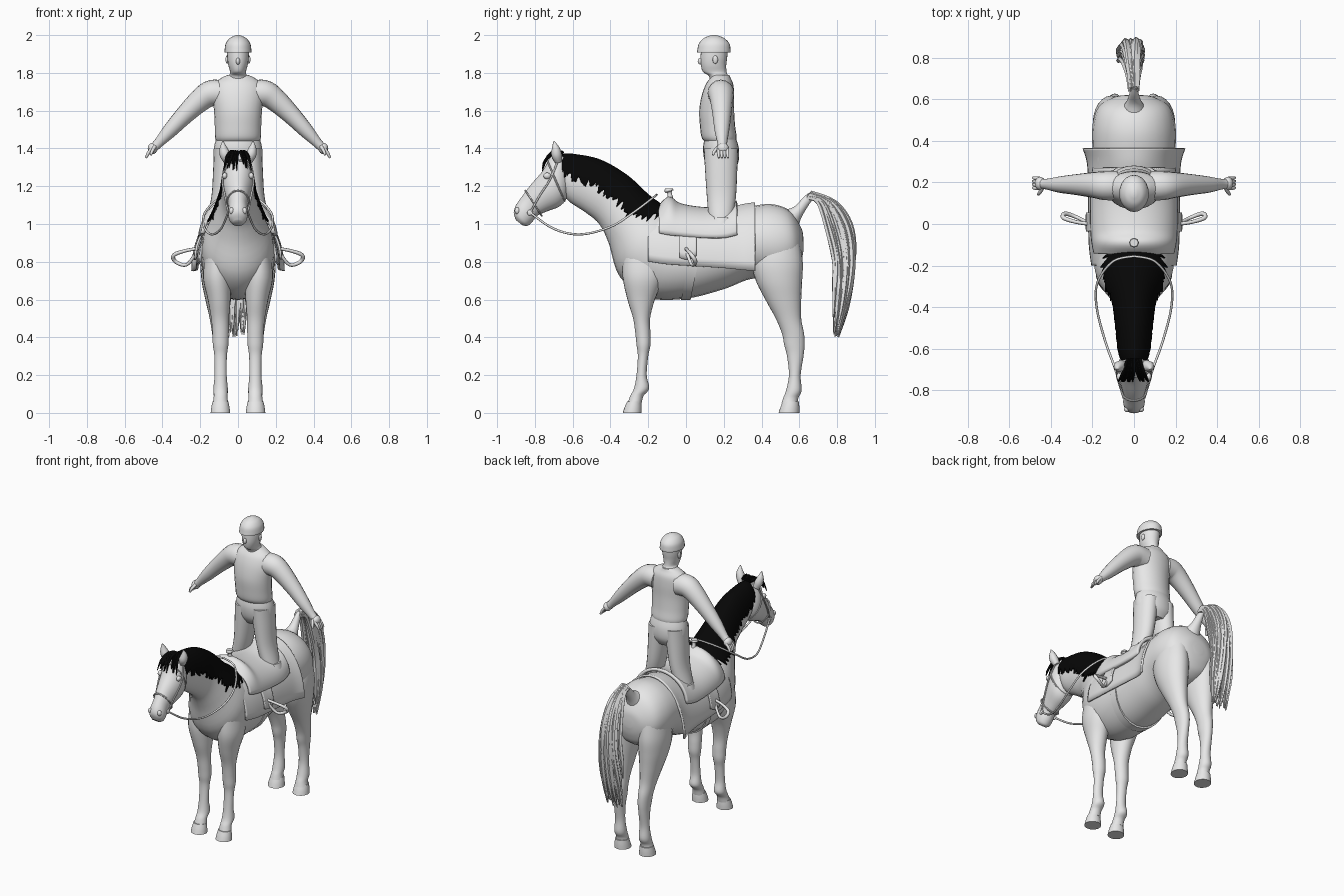
import bpy, bmesh, math, random
from mathutils import Vector, Matrix

random.seed(4)
if "Cube" in bpy.data.objects:
    bpy.data.objects.remove(bpy.data.objects["Cube"])


def make_material(name, value):
    mat = bpy.data.materials.new(name)
    mat.use_nodes = True
    mat.diffuse_color = (value, value, value, 1)
    mat.node_tree.nodes["Principled BSDF"].inputs["Base Color"].default_value = (value, value, value, 1)
    return mat


GREY = make_material("plain grey", 0.8)
BLACK = make_material("mane black", 0.002)


def smooth_path(keys, steps=5):
    """Catmull-Rom interpolation through tuples of any length."""
    keys = [Vector(k) for k in keys]
    padded = [keys[0]] + keys + [keys[-1]]
    out = []
    for a, b, c, d in zip(padded, padded[1:], padded[2:], padded[3:]):
        for i in range(steps):
            t = i / steps
            out.append((b * 2 + (c - a) * t + (a * 2 - b * 5 + c * 4 - d) * t * t
                        + (b * 3 - a - c * 3 + d) * t ** 3) / 2)
    return out + [keys[-1]]


def ellipse(centre, u, v, start=0, end=math.tau, count=24):
    angles = [start + (end - start) * i / count for i in range(count)]
    return [centre + u * math.sin(a) + v * math.cos(a) for a in angles]


def slab_ring(section, scale=1, **span):
    """Section given by top y, z, bottom y, z and half width."""
    yt, zt, yb, zb, width = section
    top, bottom = Vector((0, yt, zt)), Vector((0, yb, zb))
    centre = (top + bottom) / 2
    return ellipse(centre, Vector((width * scale, 0, 0)), (top - centre) * scale, **span)


def post_ring(section):
    """Level section given by z, front y, back y, centre x and half width."""
    z, front, back, x, width = section
    return ellipse(Vector((x, (front + back) / 2, z)), Vector((width, 0, 0)),
                   Vector((0, (back - front) / 2, 0)))


def arch_ring(section):
    """Half arch over the back, given by y, half width, top z and bottom z."""
    y, width, top, bottom = section
    return ellipse(Vector((0, y, bottom)), Vector((width, 0, 0)), Vector((0, 0, top - bottom)),
                   -math.pi / 2, math.pi / 2 + math.pi / 24)


def tube_rings(keys, sides=8, steps=4):
    """Round tube through points of x, y, z and radius."""
    path = smooth_path(keys, steps)
    spots = [Vector(p[:3]) for p in path]
    side, rings = None, []
    for i, p in enumerate(path):
        along = (spots[min(i + 1, len(spots) - 1)] - spots[max(i - 1, 0)]).normalized()
        side = along.orthogonal() if side is None else side - along * side.dot(along)
        side.normalize()
        rings.append(ellipse(spots[i], side * p[3], along.cross(side) * p[3], count=sides))
    return rings


def build(name, skins, mat=GREY, mirror=False, closed=True, thickness=0):
    bm = bmesh.new()
    for rings in skins:
        rows = [[bm.verts.new(p) for p in ring] for ring in rings]
        for low, high in zip(rows, rows[1:]):
            count = len(low)
            for i in range(count if closed else count - 1):
                j = (i + 1) % count
                bm.faces.new((low[i], low[j], high[j], high[i]))
        if closed:
            bm.faces.new(rows[0])
            bm.faces.new(rows[-1])
    bmesh.ops.recalc_face_normals(bm, faces=bm.faces)
    return finish(name, bm, mat, mirror, thickness)


def finish(name, bm, mat, mirror=False, thickness=0):
    mesh = bpy.data.meshes.new(name)
    bm.to_mesh(mesh)
    bm.free()
    mesh.materials.append(mat)
    mesh.shade_smooth()
    mesh.set_sharp_from_angle(angle=math.radians(50))
    obj = bpy.data.objects.new(name, mesh)
    bpy.context.scene.collection.objects.link(obj)
    if thickness:
        obj.modifiers.new("Thickness", "SOLIDIFY").thickness = thickness
        obj.modifiers["Thickness"].offset = 0
    if mirror:
        obj.modifiers.new("Mirror", "MIRROR")
    return obj


def slabs(name, keys, **options):
    return build(name, [[slab_ring(s) for s in smooth_path(keys)]], **options)


def posts(name, keys, **options):
    return build(name, [[post_ring(s) for s in smooth_path(keys)]], **options)


def arches(name, keys, thickness=0.012):
    return build(name, [[arch_ring(s) for s in smooth_path(keys)]], closed=False, thickness=thickness)


def blob(name, place, size, mirror=False):
    bm = bmesh.new()
    bmesh.ops.create_uvsphere(bm, u_segments=16, v_segments=10, radius=1,
                              matrix=Matrix.Translation(place) @ Matrix.Diagonal((*size, 1)))
    return finish(name, bm, GREY, mirror)


# Horse neck and trunk
neck = [(-.655, 1.36, -.655, 1.17, .055), (-.6, 1.36, -.62, 1.12, .07), (-.46, 1.33, -.53, 1.06, .082),
        (-.32, 1.25, -.46, 1, .095), (-.2, 1.14, -.41, .9, .135), (-.12, 1.08, -.35, .72, .185)]
trunk = [(-.02, 1.05, -.2, .61, .195), (.1, 1.045, 0, .605, .2), (.22, 1.055, .2, .655, .2),
         (.33, 1.09, .35, .71, .2), (.45, 1.105, .5, .7, .2), (.55, 1.07, .58, .74, .17),
         (.61, .98, .61, .8, .1), (.622, .92, .622, .86, .03)]
slabs("horse_body", neck + trunk)

# Horse head
slabs("horse_head", [(-.67, 1.385, -.62, 1.3, .04), (-.72, 1.35, -.62, 1.17, .075),
                     (-.76, 1.28, -.66, 1.1, .08), (-.82, 1.21, -.74, 1.065, .062),
                     (-.865, 1.15, -.785, 1.045, .05), (-.9, 1.1, -.815, 1.01, .052),
                     (-.912, 1.06, -.84, .99, .045), (-.9, 1.02, -.865, .993, .025)])
build("horse_ears", [tube_rings([(.055, -.675, 1.33, .02), (.068, -.685, 1.365, .028),
                                 (.077, -.69, 1.4, .021), (.08, -.7, 1.44, .002)])], mirror=True)
blob("horse_eyes", (.07, -.735, 1.255), (.014, .02, .017), mirror=True)
blob("nostrils", (.034, -.893, 1.07), (.014, .014, .018), mirror=True)

# Horse legs and hooves
posts("front_legs", [(.85, -.33, -.12, .11, .06), (.72, -.335, -.12, .11, .075), (.6, -.31, -.165, .1, .06),
                     (.5, -.28, -.19, .095, .047), (.42, -.268, -.188, .092, .043),
                     (.36, -.262, -.188, .092, .041), (.3, -.255, -.2, .092, .033),
                     (.2, -.262, -.208, .092, .032), (.13, -.275, -.195, .092, .038),
                     (.09, -.295, -.225, .092, .036), (.05, -.31, -.235, .093, .041)], mirror=True)
posts("hind_legs", [(.92, .38, .6, .1, .08), (.8, .35, .618, .108, .09), (.7, .37, .615, .108, .085),
                    (.6, .42, .61, .105, .068), (.5, .475, .61, .1, .05), (.42, .508, .625, .095, .042),
                    (.36, .52, .628, .092, .038), (.3, .535, .622, .092, .033), (.2, .545, .607, .092, .032),
                    (.12, .53, .612, .092, .038), (.08, .515, .595, .092, .036),
                    (.05, .505, .59, .093, .041)], mirror=True)
for name, front, back in (("front_hooves", -.335, -.235), ("hind_hooves", .49, .6)):
    posts(name, [(.06, front + .023, back - .002, .093, .042), (.03, front + .01, back, .093, .048),
                 (0, front, back, .093, .052)], mirror=True)

# Mane: a ragged shell over the upper half of the neck
rows = smooth_path(neck, 14)
mane = []
for i, section in enumerate(rows):
    fade = max(0, i / len(rows) - .75) * 4
    reach = math.radians(92 - 50 * fade + random.uniform(-16, 6))
    mane.append(slab_ring(section, 1.06, start=-reach, end=reach * 1.08))
build("mane", [mane], BLACK, closed=False, thickness=.01)

# Forelock wisps between the ears
wisps = []
for i in range(16):
    x = random.uniform(-.07, .07)
    wisps.append(tube_rings([(x * .4, -.65, 1.375, .012), (x * .6, -.7, 1.378, .012),
                             (x * .9, -.738, 1.345, .008),
                             (x * 1.1, -.76, random.uniform(1.28, 1.32), .002)], sides=5))
build("forelock", wisps, BLACK)

# Tail dock and hair strands
slabs("tail_dock", [(.5, 1.07, .58, .93, .07), (.57, 1.09, .605, 1.02, .037),
                    (.62, 1.14, .64, 1.085, .022), (.65, 1.165, .67, 1.13, .016)])
inner = [Vector(p) for p in ((.64, 1.14), (.7, 1.11), (.75, .94), (.785, .76), (.785, .57), (.78, .4))]
outer = [Vector(p) for p in ((.66, 1.165), (.79, 1.105), (.87, .97), (.89, .78), (.86, .57), (.81, .4))]
strands = []
for i in range(75):
    depth, side, length = random.random(), random.uniform(-1, 1), random.uniform(0, .22)
    keys = []
    for k, (a, b) in enumerate(zip(inner, outer)):
        p = a.lerp(b, depth)
        spread = .012 + .011 * min(k, 4)
        keys.append((side * spread - .004 * k + random.uniform(-.004, .004), p.x,
                     p.y + length * (k / 5) ** 2, .013 if k < 5 else .003))
    strands.append(tube_rings(keys, sides=5))
build("tail_hair", strands)

# Bridle and reins
straps = [(-.85, 1.175, -.765, 1.045, .058), (-.735, 1.335, -.645, 1.125, .08)]
bands = []
for section in straps:
    loop = slab_ring(section, 1.03)
    bands.append(tube_rings([(*p, .005) for p in loop + loop[:1]], sides=6, steps=1))
build("bridle_bands", bands)
build("cheek_straps", [tube_rings([(.052, -.825, 1.06, .005), (.07, -.775, 1.15, .005),
                                   (.083, -.72, 1.235, .005), (.065, -.68, 1.33, .005)])], mirror=True)
blob("bit_rings", (.052, -.825, 1.06), (.007, .016, .016), mirror=True)
build("reins", [tube_rings([(.052, -.825, 1.06, .006), (.09, -.7, .975, .006), (.14, -.56, .945, .006),
                            (.18, -.4, .985, .006), (.175, -.28, 1.06, .006), (.1, -.18, 1.135, .006),
                            (0, -.155, 1.155, .006)], steps=8)], mirror=True)

# Saddle blanket, fenders, saddle and girth
arches("saddle_blanket", [(-.2, .2, 1.08, .8), (-.1, .212, 1.075, .785), (.05, .216, 1.065, .775),
                          (.2, .216, 1.075, .765), (.3, .222, 1.1, .755), (.365, .242, 1.11, .75)])
arches("fenders", [(-.035, .226, 1.06, .82), (.01, .228, 1.06, .81), (.055, .226, 1.06, .83)])
arches("saddle", [(-.14, .185, 1.09, .95), (-.09, .195, 1.135, .94), (-.03, .2, 1.1, .935),
                  (.1, .202, 1.08, .925), (.2, .2, 1.09, .925), (.27, .19, 1.115, .94)], .02)
build("saddle_horn", [tube_rings([(0, -.08, 1.1, .022), (0, -.085, 1.15, .013), (0, -.088, 1.168, .013),
                                  (0, -.09, 1.175, .024), (0, -.09, 1.188, .02)])])
blob("saddle_knots", (.15, -.09, 1.045), (.022, .018, .018), mirror=True)
build("girth", [[slab_ring((.09 + d, 1.045, d, .603, .2), 1.025) for d in (-.025, .025)]])
build("stirrups", [tube_rings([(.215, .0, .87, .009), (.28, .01, .858, .009), (.34, .03, .835, .011),
                               (.33, .05, .8, .011), (.27, .03, .785, .009), (.215, .0, .86, .009)])],
      mirror=True)

# Rider trousers and boots
posts("trouser_seat", [(1.46, .1, .262, 0, .113), (1.4, .09, .28, 0, .128), (1.33, .1, .278, 0, .126),
                       (1.28, .13, .25, 0, .09)])
posts("trouser_legs", [(1.4, .095, .275, .062, .064), (1.3, .1, .272, .068, .063),
                       (1.15, .11, .265, .085, .055), (1.04, .12, .25, .112, .052),
                       (1, .13, .245, .125, .05)], mirror=True)
posts("boots", [(1.035, .13, .25, .12, .056), (1, .128, .25, .135, .054), (.96, .125, .25, .145, .053),
                (.94, .125, .248, .15, .05), (.925, .135, .24, .152, .045)], mirror=True)

# Rider shirt, arms and hands
posts("shirt", [(1.435, .1, .262, 0, .113), (1.46, .082, .268, 0, .122), (1.52, .074, .26, 0, .123),
                (1.6, .07, .255, 0, .127), (1.68, .083, .255, 0, .135), (1.74, .105, .25, 0, .125),
                (1.775, .13, .235, 0, .085), (1.79, .14, .23, 0, .05)])
build("arms", [tube_rings([(.08, .185, 1.69, .07), (.14, .185, 1.692, .07), (.195, .188, 1.66, .062),
                           (.28, .19, 1.58, .05), (.36, .19, 1.495, .039), (.42, .192, 1.43, .026),
                           (.445, .194, 1.405, .024)], sides=16)], mirror=True)
blob("palms", (.452, .195, 1.4), (.026, .032, .03), mirror=True)
fingers = []
for i in range(4):
    y = .172 + .016 * i
    fingers.append(tube_rings([(.455, y, 1.4, .009), (.475, y, 1.375, .009), (.487, y + .003, 1.35, .006)]))
fingers.append(tube_rings([(.44, .175, 1.41, .01), (.455, .15, 1.385, .009), (.462, .143, 1.365, .006)]))
build("fingers", fingers, mirror=True)

# Rider head and helmet
posts("rider_head", [(1.75, .13, .235, 0, .055), (1.785, .12, .222, 0, .047), (1.805, .09, .215, 0, .042),
                     (1.84, .079, .213, 0, .051), (1.88, .077, .218, 0, .057), (1.93, .08, .222, 0, .058)])
blob("nose", (0, .076, 1.862), (.011, .014, .018))
blob("rider_ears", (.058, .155, 1.87), (.008, .014, .022), mirror=True)
posts("helmet", [(1.908, .058, .236, 0, .071), (1.922, .06, .236, 0, .071), (1.955, .068, .23, 0, .065),
                 (1.982, .092, .205, 0, .046), (1.996, .122, .174, 0, .02), (2, .14, .156, 0, .006)])
